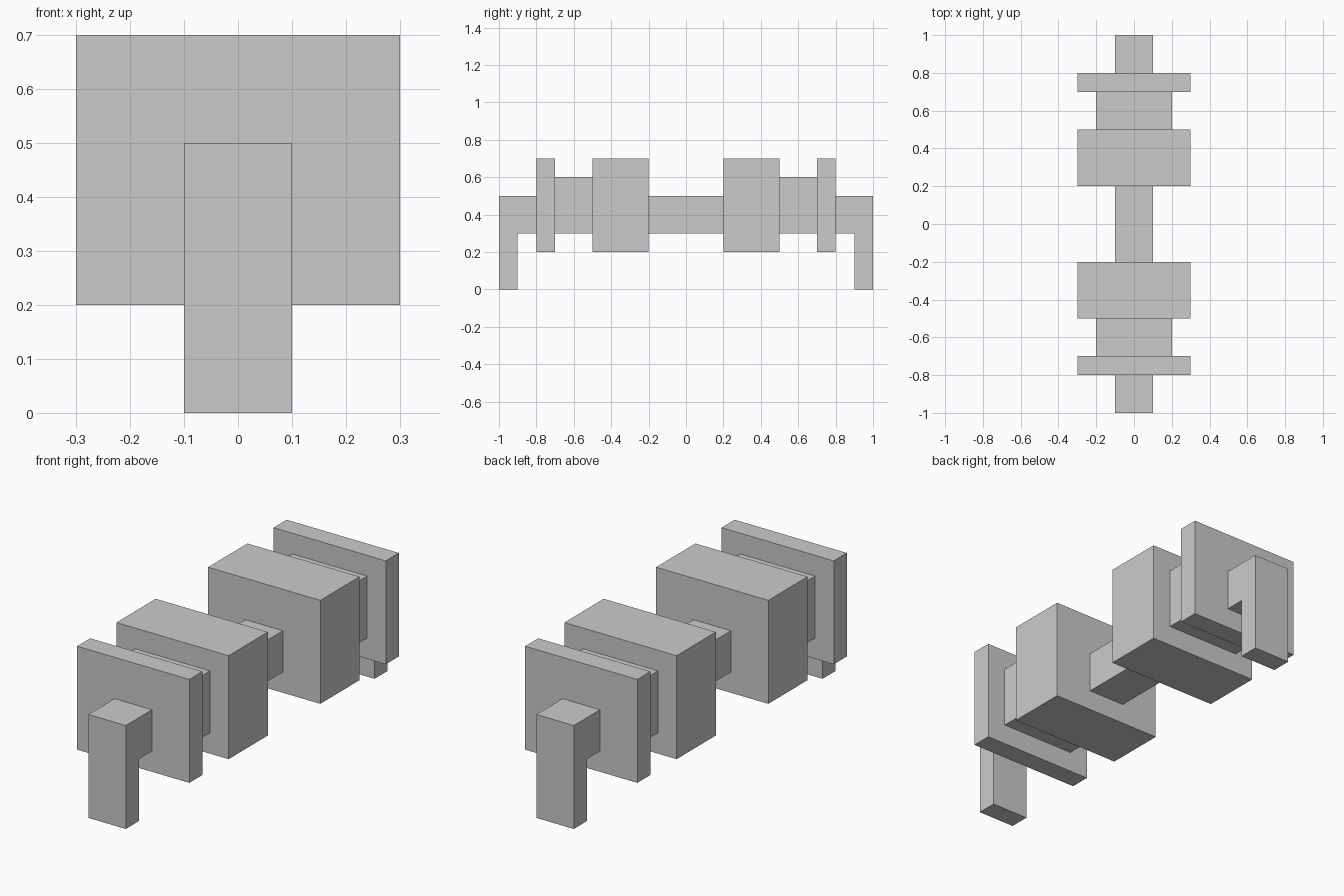
import bpy
import bmesh
from mathutils import Vector

cube = bpy.data.objects.get("Cube")
if cube:
    bpy.data.objects.remove(cube, do_unlink=True)

# Single flat grey
GREY = (0.6, 0.6, 0.6, 1.0)
grey = bpy.data.materials.new("plain_grey")
grey.use_nodes = True
grey.diffuse_color = GREY
grey.node_tree.nodes["Principled BSDF"].inputs["Base Color"].default_value = GREY


def add_object(name, bm):
    bmesh.ops.recalc_face_normals(bm, faces=bm.faces)
    mesh = bpy.data.meshes.new(name)
    bm.to_mesh(mesh)
    bm.free()
    mesh.materials.append(grey)
    obj = bpy.data.objects.new(name, mesh)
    bpy.context.collection.objects.link(obj)
    return obj


def box(name, half_width, y_range, z_range):
    """Box centred on x = 0."""
    low = Vector((-half_width, y_range[0], z_range[0]))
    high = Vector((half_width, y_range[1], z_range[1]))
    bm = bmesh.new()
    bmesh.ops.create_cube(bm, size=1)
    bmesh.ops.scale(bm, vec=high - low, verts=bm.verts)
    bmesh.ops.translate(bm, vec=(low + high) / 2, verts=bm.verts)
    return add_object(name, bm)


def extruded_profile(name, half_width, points):
    """Side outline (y, z) extruded across x."""
    bm = bmesh.new()
    face = bm.faces.new([bm.verts.new((-half_width, y, z)) for y, z in points])
    result = bmesh.ops.extrude_face_region(bm, geom=[face])
    verts = [v for v in result["geom"] if isinstance(v, bmesh.types.BMVert)]
    bmesh.ops.translate(bm, vec=(2 * half_width, 0, 0), verts=verts)
    return add_object(name, bm)


# Bar with a bent-down leg at each end
half_outline = [(1, 0.5), (1, 0), (0.9, 0), (0.9, 0.3)]
outline = half_outline + [(-y, z) for y, z in reversed(half_outline)]
extruded_profile("bar_with_legs", 0.1, outline)

# Inner block, neck and end plate on each half of the bar
for side, sign in (("front", -1), ("back", 1)):
    for part, half_width, near, far, bottom, top in (
        ("inner_block", 0.3, 0.2, 0.5, 0.2, 0.7),
        ("neck", 0.2, 0.5, 0.7, 0.3, 0.6),
        ("end_plate", 0.3, 0.7, 0.8, 0.2, 0.7),
    ):
        box(f"{side}_{part}", half_width, sorted((sign * near, sign * far)), (bottom, top))
